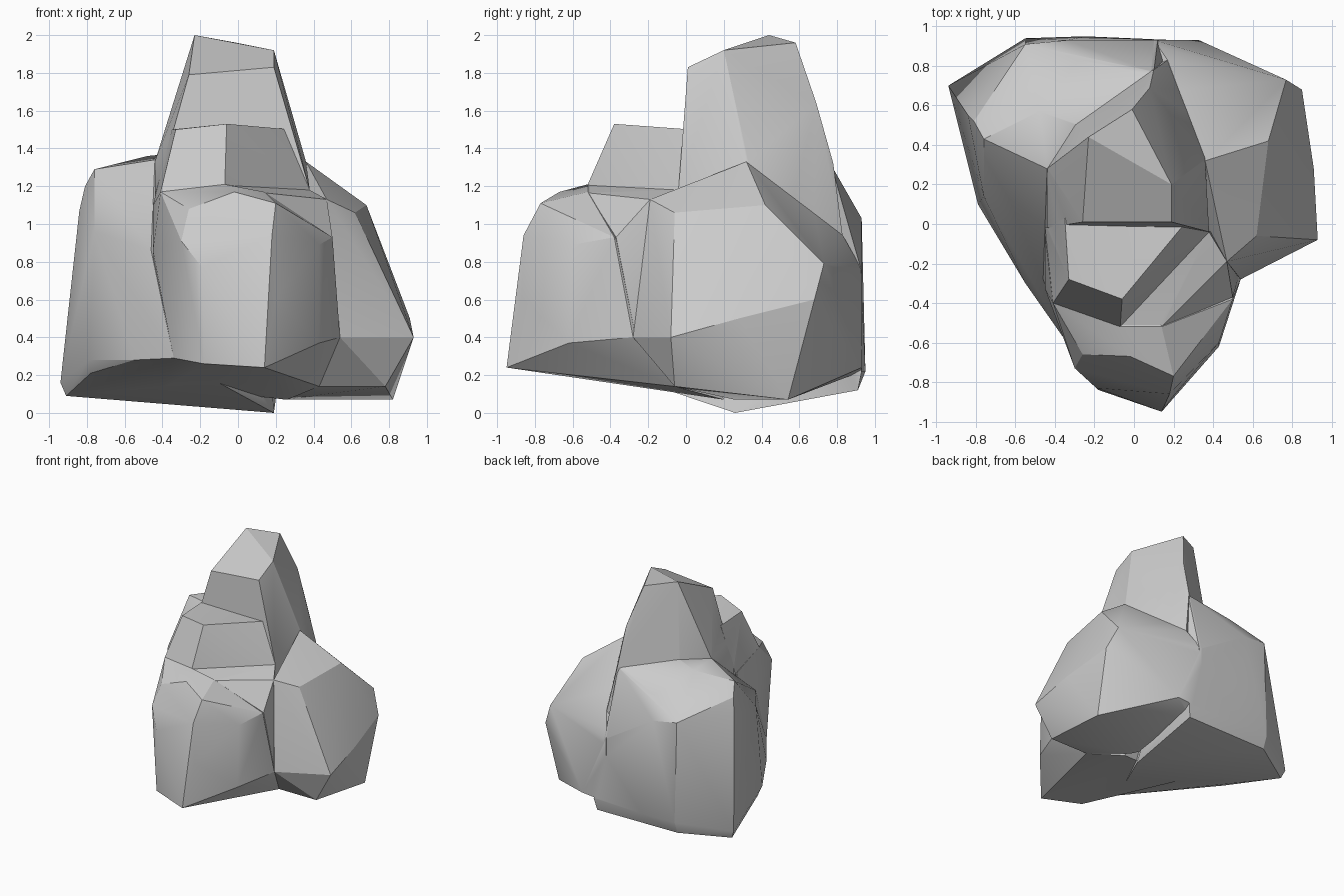
import bpy, bmesh, math


def chunk(name, pts):
    """Faceted stone chunk: convex hull of its corner points."""
    bm = bmesh.new()
    for p in pts:
        bm.verts.new(p)
    bmesh.ops.convex_hull(bm, input=bm.verts[:])
    loose = [v for v in bm.verts if not v.link_faces]
    bmesh.ops.delete(bm, geom=loose, context='VERTS')
    bmesh.ops.dissolve_limit(bm, angle_limit=math.radians(2), verts=bm.verts[:], edges=bm.edges[:])
    bmesh.ops.recalc_face_normals(bm, faces=bm.faces[:])
    me = bpy.data.meshes.new(name)
    bm.to_mesh(me)
    bm.free()
    ob = bpy.data.objects.new(name, me)
    bpy.context.collection.objects.link(ob)
    return ob


# Tall spire at the back
spire = chunk("rock_formation", [
    (-.26, .01, 1.79), (.19, .01, 1.83), (.19, .2, 1.92), (-.01, .58, 1.96), (-.23, .44, 2),
    (-.44, -.02, 1.15), (.38, -.04, 1.18), (.36, .33, 1.33), (.08, .69, 1.64), (.1, .78, 1.32),
    (.17, .83, .93), (-.44, .28, 1.33), (-.28, .5, 1.4),
    (-.4, 0, .4), (.36, 0, .4), (.3, .6, .4), (-.4, .6, .4)])

# Step in front of the spire
step = chunk("front_step", [
    (-.35, .03, 1.5), (.28, .03, 1.5), (-.06, -.38, 1.53), (-.33, -.28, 1.5),
    (-.07, -.52, 1.21), (.38, -.04, 1.18), (-.41, -.4, 1.17), (-.45, -.02, 1.1),
    (-.38, -.35, .6), (0, -.45, .6), (.36, 0, .6)])

# Front buttress, stopping at the bevel on its right shoulder
buttress = chunk("front_buttress", [
    (-.41, -.4, 1.17), (-.26, -.66, 1.08), (-.02, -.67, 1.17), (.2, -.77, 1.11), (-.07, -.52, 1.21),
    (.14, -.52, 1.17), (.5, -.38, .93), (.43, -.6, .89), (.18, -.86, .94),
    (-.3, -.73, .91), (-.19, -.83, .77), (.2, -.87, .61), (-.45, -.05, 1.1), (-.45, -.33, .86),
    (-.18, -.84, .26), (.14, -.95, .24), (.43, -.62, .37), (.54, -.28, .4),
    (-.34, -.6, .29), (.43, -.06, .14), (-.4, .1, .14), (.26, .2, .07)])

# Ledge linking the buttress shoulder to the right boulder
ledge = chunk("shoulder_ledge", [
    (-.07, -.52, 1.205), (.14, -.52, 1.165), (.38, -.04, 1.18), (.47, -.19, 1.13), (.5, -.37, .93),
    (.53, -.27, .42), (.42, 0, .2), (-.2, 0, .3), (-.2, -.2, 1.1), (.1, -.4, .4)])

# Left boulder, reaching across the back
left = chunk("left_boulder", [
    (-.76, .43, 1.29), (-.81, .52, 1.2), (-.84, .55, 1.07), (-.55, .91, 1.06), (-.34, .93, 1.03),
    (-.28, .83, 1.2), (-.27, .5, 1.38), (-.48, .57, 1.36), (-.44, .28, 1.34), (-.46, -.28, .86),
    (-.76, .14, .96), (.1, .77, 1.31), (.12, .93, .75), (-.79, .1, .28), (-.55, -.3, .28),
    (-.34, -.6, .29), (-.94, .7, .16), (-.91, .68, .09), (-.78, .15, .21), (-.55, .94, .22),
    (-.25, .95, .22), (.22, .93, .22), (.2, .91, .12), (.19, .26, 0), (-.55, .9, .12)])

# Right boulder
right = chunk("right_boulder", [
    (.36, .32, 1.33), (.68, .42, 1.1), (.62, -.06, 1.06), (.93, -.08, .4), (.91, .28, .5),
    (.85, .68, .6), (.77, .73, .79), (.17, .83, .94), (.1, .932, .76), (.33, .93, .24),
    (.82, .54, .07), (.78, -.06, .14), (.43, -.06, .14), (.54, -.28, .4), (.47, -.19, 1.13),
    (.24, .26, .07), (.1, .932, .22), (0, .3, .2), (0, .7, .8)])

# Fuse all chunks into one solid rock
parts = [step, buttress, ledge, left, right]
for p in parts:
    m = spire.modifiers.new("union_" + p.name, 'BOOLEAN')
    m.operation = 'UNION'
    m.solver = 'EXACT'
    m.object = p
dg = bpy.context.evaluated_depsgraph_get()
fused = bpy.data.meshes.new_from_object(spire.evaluated_get(dg))
spire.modifiers.clear()
spire.data = fused
for p in parts:
    bpy.data.objects.remove(p)

# Soft facets with crisp ridges
bpy.context.view_layer.objects.active = spire
spire.select_set(True)
bpy.ops.object.shade_smooth_by_angle(angle=math.radians(25))
